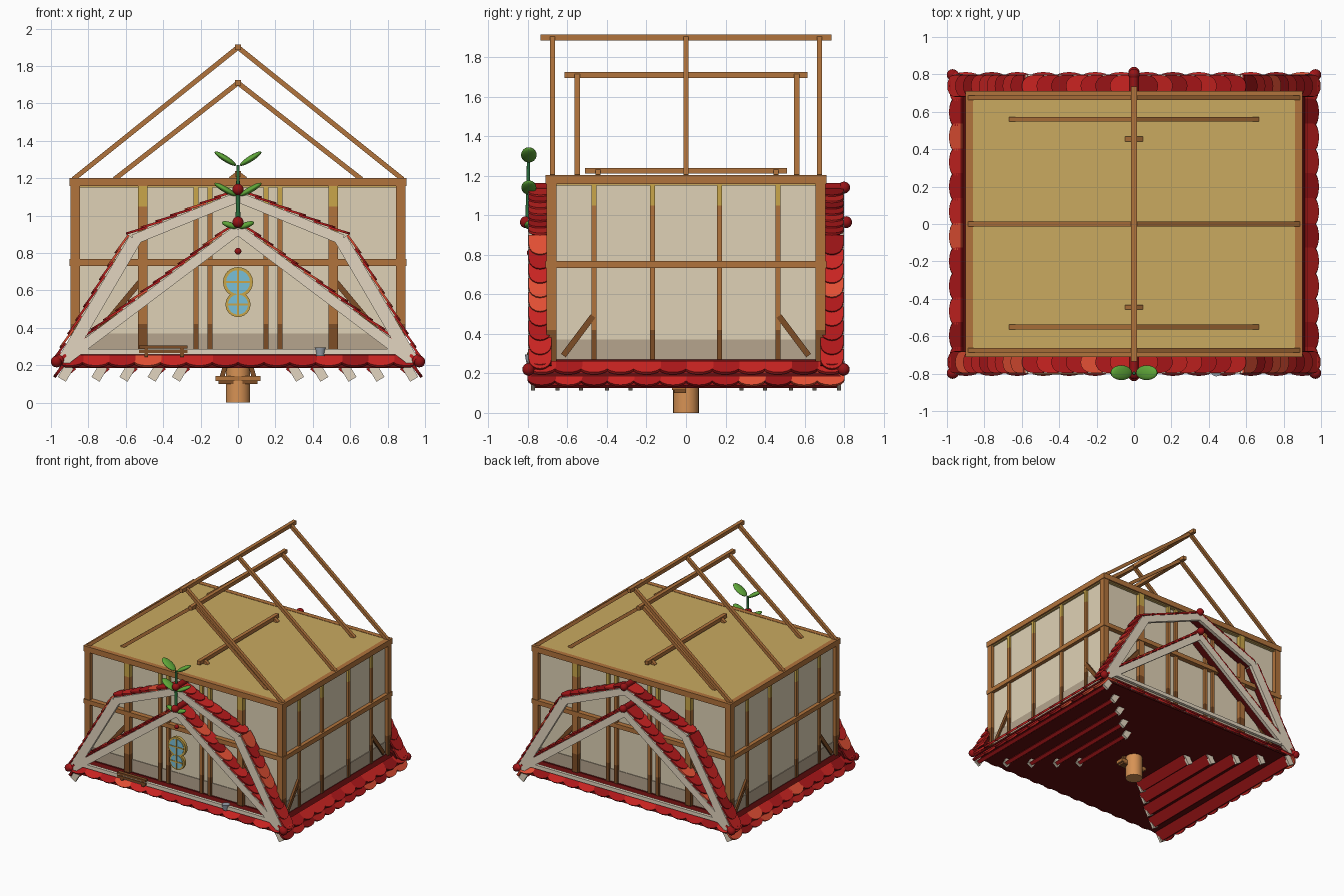
import bpy, bmesh, math, random
from mathutils import Vector, Matrix

if "Cube" in bpy.data.objects:
    bpy.data.objects.remove(bpy.data.objects["Cube"])
random.seed(4)
V = Vector

def mat(name, r, g, b):
    m = bpy.data.materials.new(name)
    m.diffuse_color = ((r/255)**2.2, (g/255)**2.2, (b/255)**2.2, 1)
    m.use_nodes = True
    m.node_tree.nodes["Principled BSDF"].inputs["Base Color"].default_value = m.diffuse_color
    return m
WOOD, DARK, GOLD = mat("wood", 176, 115, 62), mat("dark_wood", 125, 78, 42), mat("gold", 200, 165, 75)
WALL, PLINTH, TAN = mat("plaster", 222, 208, 180), mat("plinth", 180, 163, 140), mat("tan", 200, 168, 96)
CREAM, MAROON = mat("cream", 226, 212, 190), mat("maroon", 95, 20, 20)
REDS = [mat("red_%d" % i, *c) for i, c in enumerate([(175, 30, 32), (200, 40, 38), (150, 26, 28), (225, 80, 55)])]
GREEN, STEM = mat("leaf", 95, 165, 60), mat("stem", 45, 110, 60)
GLASS, GREY, ORANGE = mat("glass", 120, 190, 215), mat("metal", 150, 158, 170), mat("orange_wood", 214, 145, 85)

def make(name, bm, mats, smooth=False):
    bmesh.ops.recalc_face_normals(bm, faces=bm.faces)
    me = bpy.data.meshes.new(name)
    bm.to_mesh(me); bm.free()
    for m in mats:
        me.materials.append(m)
    for p in me.polygons:
        p.use_smooth = smooth
    o = bpy.data.objects.new(name, me)
    bpy.context.collection.objects.link(o)
    return o

def box(name, lo, hi, m):
    lo, hi = V(lo), V(hi)
    bm = bmesh.new()
    bmesh.ops.create_cube(bm, size=1, matrix=Matrix.Translation((lo+hi)/2) @ Matrix.Diagonal((*(hi-lo), 1)))
    return make(name, bm, [m])

def beam(name, p, q, w, d, m):
    """Bar from p to q; d is measured along y (or along x when the bar runs in y)."""
    p, q = V(p), V(q)
    z = (q-p).normalized()
    ref = V((0, 1, 0)) if abs(z.y) < 1e-6 else V((1, 0, 0))
    x = ref.cross(z).normalized()
    y = z.cross(x)
    rot = Matrix((x, y, z)).transposed().to_4x4()
    bm = bmesh.new()
    bmesh.ops.create_cube(bm, size=1, matrix=Matrix.Translation((p+q)/2) @ rot @ Matrix.Diagonal((w, d, (q-p).length, 1)))
    return make(name, bm, [m])

def rod(name, p, q, r1, r2, m, n=16):
    p, q = V(p), V(q)
    rot = (q-p).to_track_quat('Z', 'Y').to_matrix().to_4x4()
    bm = bmesh.new()
    bmesh.ops.create_cone(bm, cap_ends=True, segments=n, radius1=r1, radius2=r2, depth=(q-p).length,
                          matrix=Matrix.Translation((p+q)/2) @ rot)
    o = make(name, bm, [m])
    for f in o.data.polygons:
        f.use_smooth = len(f.vertices) == 4
    return o

def ball(name, c, s, m, rot=Matrix()):
    bm = bmesh.new()
    bmesh.ops.create_uvsphere(bm, u_segments=16, v_segments=10, radius=1,
                              matrix=Matrix.Translation(c) @ rot @ Matrix.Diagonal((*s, 1)))
    return make(name, bm, [m], True)

def tile(bm, c, u, v, w, l, t=0.016):
    """Round-ended shingle: top middle at c, width along u, hanging along v."""
    c, u, v = V(c), V(u).normalized(), V(v).normalized()
    n = u.cross(v)
    if n.z < 0: n = -n
    pts = [(-w/2, 0)] + [(-w/2*math.cos(math.pi*i/8), l*0.5 + l*0.5*math.sin(math.pi*i/8)) for i in range(9)] + [(w/2, 0)]
    a = [bm.verts.new(c + u*x + v*y) for x, y in pts]
    b = [bm.verts.new(c + u*x + v*y + n*t) for x, y in pts]
    k = len(pts)
    fs = [bm.faces.new(a), bm.faces.new(b)] + [bm.faces.new((a[i], a[(i+1) % k], b[(i+1) % k], b[i])) for i in range(k)]
    mi = random.choice([0, 0, 1, 1, 2, 3])
    for f in fs: f.material_index = mi

# Walls, plinth and ceiling
box("walls", (-.87, -.67, .25), (.87, .67, 1.17), WALL)
box("plinth", (-.875, -.675, .25), (.875, .675, .37), PLINTH)
box("ceiling", (-.885, -.695, 1.15), (.885, .695, 1.2), TAN)

# Rails around the house
for z, h, nm in ((1.18, .045, "top_rail"), (.75, .036, "middle_rail")):
    for s in (-1, 1):
        beam(nm + "_long", (-.9, s*.69, z), (.9, s*.69, z), h, .04, WOOD)
        beam(nm + "_side", (s*.88, -.71, z), (s*.88, .71, z), h, .04, WOOD)

# Studs with dark foot and pale head
def stud(x, y, w):
    for z0, z1, m in ((.27, .42, DARK), (.42, 1.05, WOOD), (1.05, 1.17, GOLD)):
        box("stud", (x-w/2, y-w/2, z0), (x+w/2, y+w/2, z1), m)
for s in (-1, 1):
    for t in (-1, 1):
        box("corner_post", (s*.87-.025, t*.68-.025, .42), (s*.87+.025, t*.68+.025, 1.17), WOOD)
        box("corner_post_foot", (s*.87-.025, t*.68-.025, .26), (s*.87+.025, t*.68+.025, .42), DARK)
        for x, w in ((.51, .05), (.225, .026), (.15, .026)):
            stud(t*x, s*.68, w)
        for y in (.465, .17):
            stud(s*.873, t*y, .026)
        beam("long_brace", (t*.82, s*.68, .29), (t*.52, s*.68, .65), .03, .025, DARK)
        beam("side_brace", (s*.875, t*.62, .29), (s*.875, t*.47, .49), .03, .025, DARK)

# Open roof frame of nested gables
for ridge, half, zr, ys in ((.735, .88, 1.9, (-.675, 0, .675)), (.615, .66, 1.71, (-.55, .56)), (.51, .04, 1.225, (-.445, .455))):
    beam("ridge_beam", (0, -ridge, zr), (0, ridge, zr), .03, .03, WOOD)
    for y in ys:
        for s in (-1, 1):
            beam("rafter", (s*half, y, 1.195), (0, y, zr), .026, .026, WOOD)

# Skirt body under the walls
bm = bmesh.new()
bmesh.ops.create_cube(bm, size=1)
for v in bm.verts:
    up = v.co.z > 0
    v.co = (math.copysign(.88 if up else .96, v.co.x), math.copysign(.69 if up else .785, v.co.y), .27 if up else .185)
make("skirt_body", bm, [MAROON])

# Skirt shingles
bm = bmesh.new()
for s in (-1, 1):
    for i in range(14):
        tile(bm, (-.9 + 1.8*i/13, s*.745, .245), (1, 0, 0), (0, s*.7, -.72), .15, .08)
    for i in range(12):
        y = -.73 + 1.46*i/11
        tile(bm, (s*.915, y, .25), (0, 1, 0), (s*.75, 0, -.66), .145, .085)
        tile(bm, (s*.925, y, .2), (0, 1, 0), (s*.6, 0, -.8), .145, .085)
make("skirt_shingles", bm, REDS)

# Stepped shingle courses under the floor, with cream ends
for s in (-1, 1):
    for x, hy in ((.32, .28), (.45, .4), (.6, .53), (.75, .65), (.93, .775)):
        a, b = (s*(x-.035), .2), (s*(x+.025), .14)
        bm = bmesh.new()
        ring = [(a[0], a[1]), (b[0], b[1]), (b[0]-s*.025, b[1]-.015), (a[0]-s*.03, a[1]-.02)]
        v0 = [bm.verts.new((px, -hy, pz)) for px, pz in ring]
        v1 = [bm.verts.new((px, hy, pz)) for px, pz in ring]
        bm.faces.new(v0); bm.faces.new(v1)
        for i in range(4):
            bm.faces.new((v0[i], v0[(i+1) % 4], v1[(i+1) % 4], v1[i]))
        make("under_course", bm, [REDS[0]])
        for t in (-1, 1):
            beam("course_end", (s*(x-.03), t*hy, .195), (s*(x+.012), t*hy, .125), .05, .02, CREAM)

# Front and back gables: barge boards, tie beam, shingled edges
OUTER = [(0, 1.1), (.55, .875), (.93, .225)]
INNER = [(0, .925), (.93, .225)]
bm = bmesh.new()
for t in (-1, 1):
    beam("tie_beam", (-.88, t*.785, .272), (.88, t*.785, .272), .03, .025, CREAM)
    for s in (-1, 1):
        for path in (OUTER, INNER):
            for (x0, z0), (x1, z1) in zip(path, path[1:]):
                p, q = V((s*x0, t*.785, z0)), V((s*x1, t*.785, z1))
                d = (q-p).normalized()
                n = V((-d.z*s, 0, d.x*s))
                if n.z < 0: n = -n
                w = .07 if x1 > .9 and x0 > 0 else .055
                beam("barge_board", p, q + d*.01, w, .028, CREAM)
                e = V((0, -t*.055, 0)) + n*(w/2-.01)
                beam("gable_underlay", p+e, q+e, .02, .1, MAROON)
                k = round((q-p).length/.085)
                for i in range(k):
                    c = p.lerp(q, i/k) + n*(w/2) + V((0, -t*.047, 0))
                    tile(bm, c, (0, 1, 0), d + n*.1, .115, .12, .012)
make("gable_shingles", bm, REDS)

# Ball finials, hip caps
for t in (-1, 1):
    for z, y in ((1.14, .8), (.965, .81)):
        ball("ridge_finial", (0, t*y, z), (.03, .03, .03), REDS[2])
        rod("ridge_cap", (0, t*.67, z), (0, t*y, z), .024, .024, REDS[2])
    for s in (-1, 1):
        rod("hip_cap", (s*.88, t*.7, .29), (s*.965, t*.795, .22), .022, .03, REDS[0])
        ball("corner_finial", (s*.97, t*.797, .22), (.031, .031, .031), REDS[2])
ball("door_knob_bead", (0, -.79, .81), (.018, .015, .018), REDS[2])

# Round windows
for z, r in ((.645, .08), (.525, .067)):
    rod("window_rim", (0, -.765, z), (0, -.79, z), r, r, GOLD, 24)
    rod("window_glass", (0, -.77, z), (0, -.794, z), r*.8, r*.8, GLASS, 24)
    box("window_bar", (-r*.8, -.798, z-.005), (r*.8, -.79, z+.005), GOLD)
    box("window_bar_upright", (-.005, -.798, z-r*.8), (.005, -.79, z+r*.8), GOLD)

# Sprout with leaf pairs
rod("sprout_stem", (0, -.8, .96), (0, -.797, 1.27), .013, .008, STEM)
for z, h, l, w in ((1.25, .055, .13, .04), (1.09, .05, .13, .038), (.93, .02, .085, .022)):
    for s in (-1, 1):
        ang = -s*math.atan2(h*1.5, l)
        ball("leaf", (s*l*.52, -.795, z+h), (l*.52, w, .016), GREEN, Matrix.Rotation(ang, 4, 'Y'))

# Bench and bucket on the front ledge
for z in (.265, .29):
    box("bench_plank", (-.53, -.805, z), (-.27, -.775, z+.016), DARK)
for x in (-.5, -.31):
    box("bench_leg", (x, -.8, .245), (x+.02, -.78, .29), DARK)
rod("bucket", (.44, -.785, .25), (.44, -.785, .295), .022, .03, GREY)

# Centre post with cross bar and pegs
rod("centre_post", (0, 0, 0), (0, 0, .2), .065, .065, ORANGE, 24)
box("post_cross_bar", (-.12, -.07, .115), (.12, 0, .142), WOOD)
box("post_lower_bar", (-.105, -.06, .1), (.105, 0, .116), DARK)
for s in (-1, 1):
    beam("post_peg", (s*.085, -.035, .14), (s*.07, -.035, .19), .025, .025, DARK)
